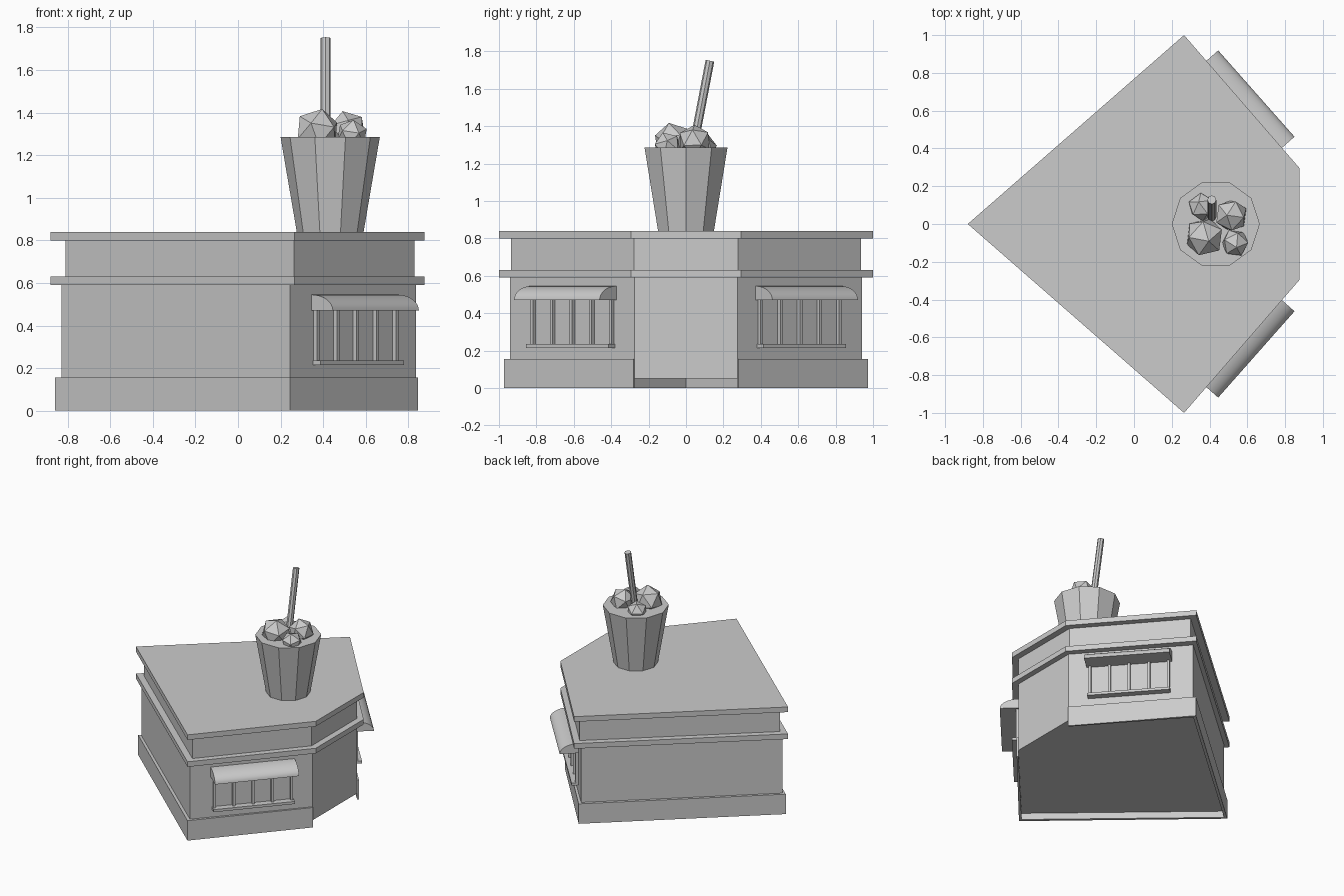
import bpy, bmesh, math
from mathutils import Vector, Matrix

if "Cube" in bpy.data.objects:
    bpy.data.objects.remove(bpy.data.objects["Cube"])


def make_object(name, bm, smooth=False):
    bmesh.ops.recalc_face_normals(bm, faces=bm.faces)
    mesh = bpy.data.meshes.new(name)
    bm.to_mesh(mesh)
    bm.free()
    ob = bpy.data.objects.new(name, mesh)
    bpy.context.collection.objects.link(ob)
    if smooth:
        bpy.ops.object.select_all(action='DESELECT')
        ob.select_set(True)
        bpy.context.view_layer.objects.active = ob
        bpy.ops.object.shade_smooth_by_angle(angle=math.radians(35))
    return ob


def prism(name, points, offset, smooth=False, matrix=None):
    """Extrude a closed 3D outline along an offset vector."""
    bm = bmesh.new()
    face = bm.faces.new([bm.verts.new(p) for p in points])
    ext = bmesh.ops.extrude_face_region(bm, geom=[face])
    bmesh.ops.translate(bm, vec=offset, verts=[v for v in ext['geom'] if isinstance(v, bmesh.types.BMVert)])
    # keep the starting cap
    if not any(len(f.verts) == len(points) and all(abs((v.co - Vector(p)).length) < 1e-6
               for v, p in zip(f.verts, points)) for f in bm.faces) and not face.is_valid:
        bm.faces.new([v for v in bm.verts[:len(points)]])
    if matrix:
        bm.transform(matrix)
    return make_object(name, bm, smooth)


def plan(tip, corner, door):
    """Five-sided plan: left tip, side corner and door-face corner, mirrored in y."""
    return [(tip, 0), corner, door, (door[0], -door[1]), (corner[0], -corner[1])]


def slab(name, outline, z0, z1):
    return prism(name, [(x, y, z0) for x, y in outline], (0, 0, z1 - z0))


# Building storeys and trims
wall = plan(-0.83, (0.245, -0.942), (0.835, -0.275))
upper = plan(-0.81, (0.262, -0.935), (0.829, -0.279))
trim = plan(-0.88, (0.265, -1.0), (0.877, -0.295))
slab("walls", wall, 0.05, 0.60)
slab("lower_trim", trim, 0.59, 0.63)
slab("upper_wall", upper, 0.62, 0.81)
slab("roof", trim, 0.80, 0.84)

# Plinth: strip around every wall except the door face
outer = plan(-0.86, (0.245, -0.972), (0.845, -0.282))
path = [3, 4, 0, 1, 2]
slab("plinth", [outer[i] for i in path] + [wall[i] for i in reversed(path)], 0, 0.155)

# Windows: local x runs along the wall, local y points out of it
a, b = Vector((*wall[1], 0)), Vector((*wall[2], 0))
along = (b - a).normalized()
out = Vector((along.y, -along.x, 0))
mid = (a + b) / 2 + along * 0.01
frame = Matrix.Translation(mid) @ Matrix((
    (along.x, out.x, 0), (along.y, out.y, 0), (0, 0, 1))).to_4x4()
flip = Matrix.Diagonal((1, -1, 1, 1))


def wall_box(name, x0, x1, depth, z0, z1, m):
    pts = [(x0, -0.01, z0), (x1, -0.01, z0), (x1, depth, z0), (x0, depth, z0)]
    return prism(name, pts, (0, 0, z1 - z0), matrix=m)


for side, m in (("front", frame), ("back", flip @ frame)):
    wall_box(side + "_sill", -0.295, 0.295, 0.05, 0.215, 0.235, m)
    for i in range(5):
        x = -0.28 + i * 0.14
        wall_box(f"{side}_mullion_{i + 1}", x - 0.009, x + 0.009, 0.022, 0.23, 0.49, m)
    # quarter-round awning
    profile = [(-0.305, -0.01, 0.47)]
    profile += [(-0.305, 0.135 * math.cos(t), 0.47 + 0.075 * math.sin(t))
                for t in (i * math.pi / 16 for i in range(9))]
    profile.append((-0.305, -0.01, 0.545))
    prism(side + "_awning", profile, (0.61, 0, 0), True, m)

# Ten-sided cup on the roof
bm = bmesh.new()
bmesh.ops.create_cone(bm, cap_ends=True, segments=10, radius1=0.157, radius2=0.233, depth=0.445)
start = min((v.co for v in bm.verts if v.co.z > 0), key=lambda c: abs(math.atan2(c.y, c.x)))
bm.transform(Matrix.Translation((0.433, 0, 1.0625)) @ Matrix.Rotation(-math.atan2(start.y, start.x), 4, 'Z'))
make_object("cup", bm)

# Faceted scoops
scoops = [(0.373, -0.069, 1.315, 0.107), (0.515, 0.045, 1.32, 0.09),
          (0.36, 0.09, 1.29, 0.075), (0.535, -0.1, 1.295, 0.075)]
for i, (x, y, z, r) in enumerate(scoops):
    bm = bmesh.new()
    bmesh.ops.create_icosphere(bm, subdivisions=1, radius=r)
    bm.transform(Matrix.Translation((x, y, z)) @ Matrix.Rotation(0.6 + i * 1.3, 4, (0.5, 0.3, 1)))
    make_object(f"scoop_{i + 1}", bm)

# Tilted straw
p0, p1 = Vector((0.412, 0.036, 1.27)), Vector((0.412, 0.128, 1.75))
bm = bmesh.new()
bmesh.ops.create_cone(bm, cap_ends=True, segments=8, radius1=0.0235, radius2=0.0235, depth=(p1 - p0).length)
bm.transform(Matrix.Translation((p0 + p1) / 2) @ (p1 - p0).to_track_quat('Z', 'Y').to_matrix().to_4x4())
make_object("straw", bm)
